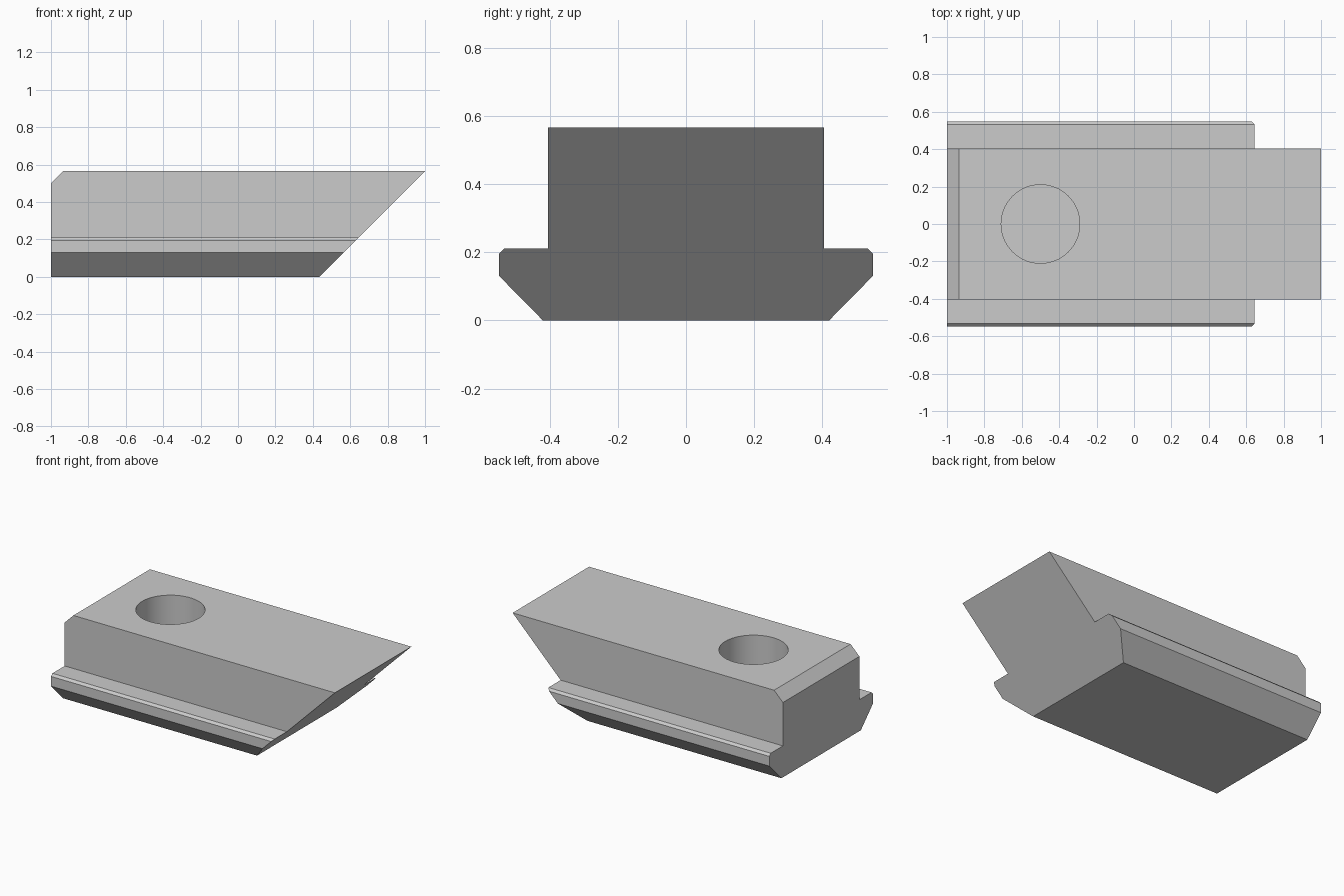
import bpy
import bmesh
from mathutils import Vector

if "Cube" in bpy.data.objects:
    bpy.data.objects.remove(bpy.data.objects["Cube"], do_unlink=True)

HEIGHT = 0.565
CHAMFER = 0.065
HOLE_RADIUS = 0.21
HOLE_DEPTH = 0.43

# Plain grey metal
metal = bpy.data.materials.new("grey_metal")
metal.use_nodes = True
grey = (0.6, 0.6, 0.6, 1)
metal.diffuse_color = grey
metal.node_tree.nodes["Principled BSDF"].inputs["Base Color"].default_value = grey


def make_object(name, bm):
    bmesh.ops.recalc_face_normals(bm, faces=bm.faces[:])
    mesh = bpy.data.meshes.new(name)
    bm.to_mesh(mesh)
    bm.free()
    mesh.materials.append(metal)
    obj = bpy.data.objects.new(name, mesh)
    bpy.context.collection.objects.link(obj)
    return obj


def slice_off(bm, point, normal):
    """Remove everything beyond a plane and close the cut."""
    cut = bmesh.ops.bisect_plane(
        bm, geom=bm.verts[:] + bm.edges[:] + bm.faces[:],
        plane_co=point, plane_no=normal, clear_outer=True)
    edges = [e for e in cut["geom_cut"] if isinstance(e, bmesh.types.BMEdge)]
    bmesh.ops.edgeloop_fill(bm, edges=edges)


# Flanged cross-section, mirrored across y and extruded along x
half = [(0.42, 0), (0.548, 0.13), (0.548, 0.195),
        (0.533, 0.21), (0.404, 0.21), (0.404, HEIGHT)]
section = half + [(-y, z) for y, z in reversed(half)]
bm = bmesh.new()
face = bm.faces.new([bm.verts.new((-1, y, z)) for y, z in section])
result = bmesh.ops.extrude_face_region(bm, geom=[face], use_keep_orig=True)
new_verts = [v for v in result["geom"] if isinstance(v, bmesh.types.BMVert)]
bmesh.ops.translate(bm, verts=new_verts, vec=(2.2, 0, 0))
bmesh.ops.recalc_face_normals(bm, faces=bm.faces[:])

# Slanted end and small chamfer at the opposite top edge
slice_off(bm, Vector((1, 0, HEIGHT)), Vector((1, 0, -1)))
slice_off(bm, Vector((CHAMFER - 1, 0, HEIGHT)), Vector((-1, 0, 1)))
body = make_object("flanged_block", bm)

# Blind round hole
bm = bmesh.new()
bmesh.ops.create_cone(bm, cap_ends=True, segments=64, radius1=HOLE_RADIUS,
                      radius2=HOLE_RADIUS, depth=2 * HOLE_DEPTH)
bmesh.ops.translate(bm, verts=bm.verts[:], vec=(-0.5, 0, HEIGHT))
cutter = make_object("hole_cutter", bm)
cutter.hide_render = True

bpy.context.view_layer.objects.active = body
body.select_set(True)
hole = body.modifiers.new("round_hole", 'BOOLEAN')
hole.operation = 'DIFFERENCE'
hole.solver = 'EXACT'
hole.object = cutter
bpy.ops.object.modifier_apply(modifier=hole.name)
bpy.data.objects.remove(cutter, do_unlink=True)

bpy.ops.object.shade_smooth_by_angle(angle=0.5)
